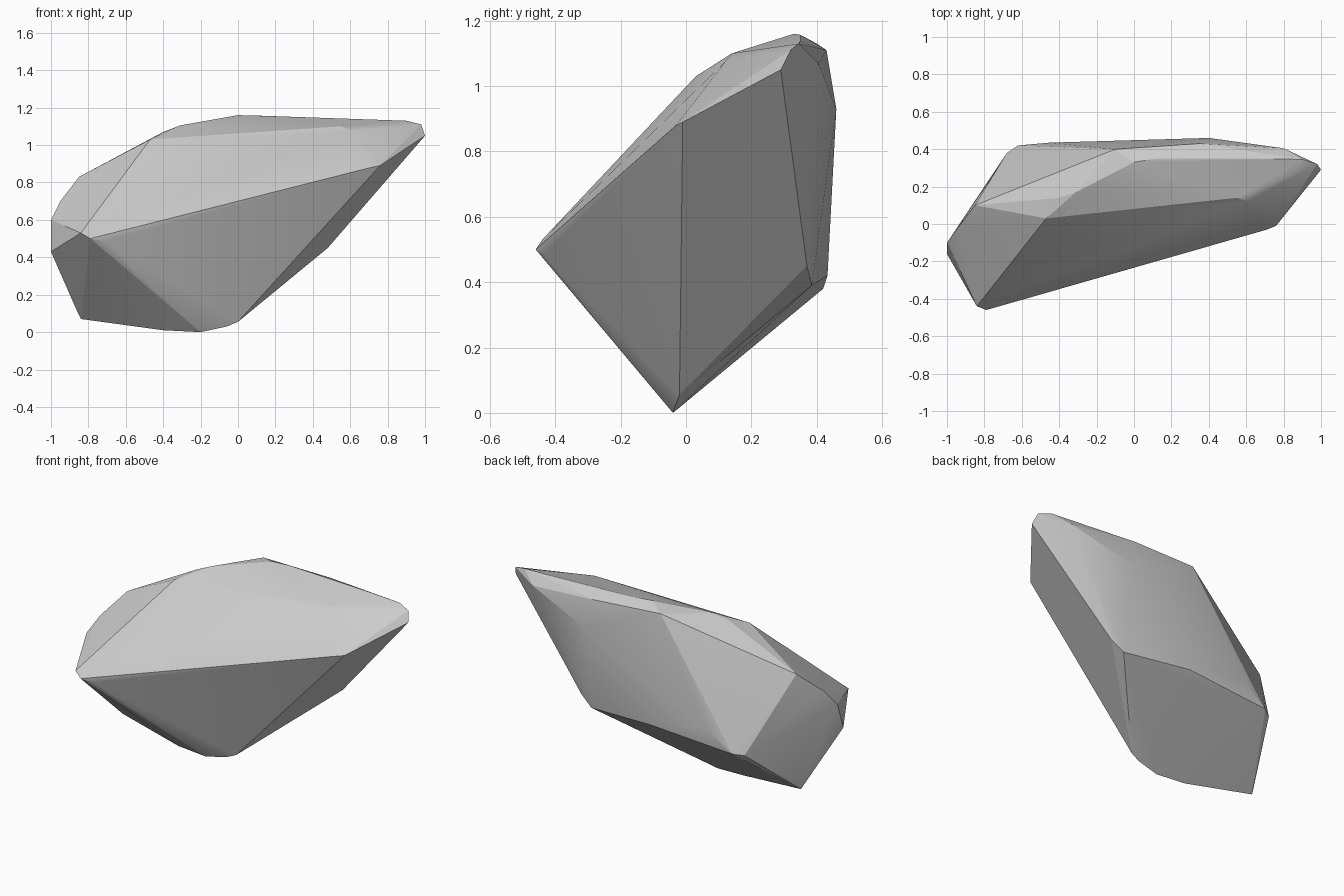
import bpy, bmesh, math

if "Cube" in bpy.data.objects:
    bpy.data.objects.remove(bpy.data.objects["Cube"])

# Corner points of the faceted boulder, grouped by region
left_end = [(-1, -.16, .43), (-1, -.10, .60), (-.95, -.03, .70), (-.85, .10, .83)]
front_tip = [(-.84, -.44, .53), (-.79, -.46, .50), (-.71, -.435, .485)]
top_ridge = [(-.47, .03, 1.03), (-.40, .14, 1.07), (-.31, .17, 1.105), (0, .33, 1.16),
             (.12, .35, 1.157), (.70, .35, 1.137), (-.10, .40, 1.13), (.35, .43, 1.11)]
right_end = [(.55, .14, 1.10), (.61, .12, 1.075), (.76, -.01, .89), (.71, -.03, .88),
             (1, .29, 1.05), (.98, .32, 1.11), (.90, .345, 1.13), (.80, .405, 1.07)]
back = [(.40, .46, .93), (-.05, .433, .42), (-.45, .435, .50), (-.62, .42, .38),
        (-.68, .38, .37), (.48, .37, .45), (.40, .385, .39)]
underside = [(-.84, .04, .07), (-.855, .03, .10), (-.40, -.03, .01), (-.20, -.04, 0),
             (-.06, -.03, .03), (0, -.02, .055)]

# Boulder: convex hull around the corners
bm = bmesh.new()
for p in left_end + front_tip + top_ridge + right_end + back + underside:
    bm.verts.new(p)
bmesh.ops.convex_hull(bm, input=bm.verts[:])
bmesh.ops.delete(bm, geom=[v for v in bm.verts if not v.link_faces], context='VERTS')
bmesh.ops.recalc_face_normals(bm, faces=bm.faces[:])
mesh = bpy.data.meshes.new("boulder")
bm.to_mesh(mesh)
bm.free()
boulder = bpy.data.objects.new("boulder", mesh)
bpy.context.collection.objects.link(boulder)

# Soft blending over shallow facets, crisp main edges
bpy.context.view_layer.objects.active = boulder
boulder.select_set(True)
bpy.ops.object.shade_smooth_by_angle(angle=math.radians(15))
